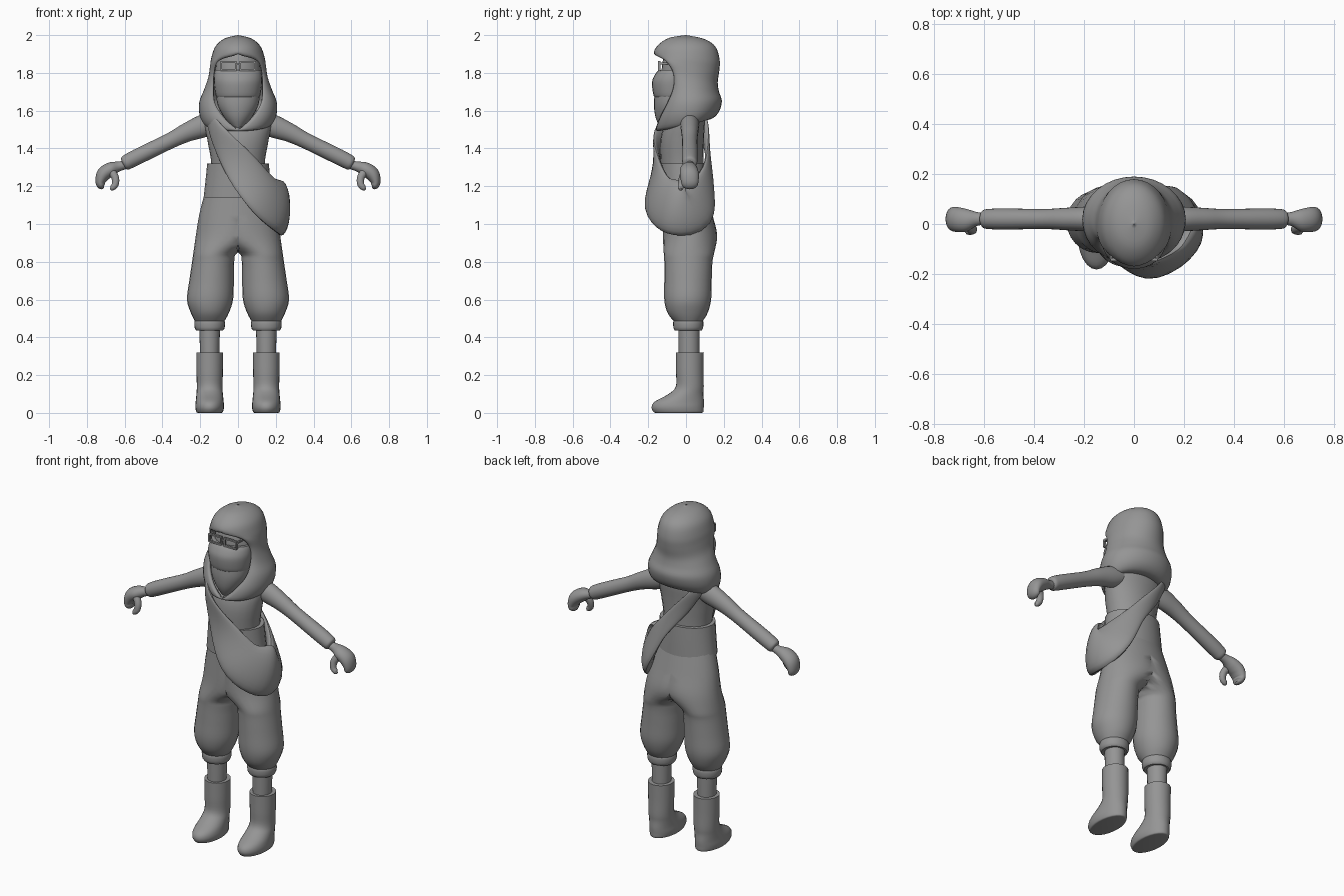
import bpy, bmesh, math
from mathutils import Vector

cube = bpy.data.objects.get("Cube")
if cube:
    bpy.data.objects.remove(cube)

grey = bpy.data.materials.new("plain_grey")
grey.use_nodes = True
grey.diffuse_color = (0.3, 0.3, 0.3, 1)
grey.node_tree.nodes["Principled BSDF"].inputs["Base Color"].default_value = grey.diffuse_color
SIDES = 24
ANGLES = [math.tau * i / SIDES for i in range(SIDES)]


def resample(rows, steps=4, closed=False):
    """Smooth curve through rows of numbers."""
    n, out = len(rows), []
    pick = lambda i: rows[i % n] if closed else rows[max(0, min(n - 1, i))]
    for i in range(n if closed else n - 1):
        for s in range(steps):
            t = s / steps
            out.append([b + t * (c - a + t * (2*a - 5*b + 4*c - d + t * (3*(b - c) + d - a))) / 2
                        for a, b, c, d in zip(pick(i - 1), pick(i), pick(i + 1), pick(i + 2))])
    return out if closed else out + [list(rows[-1])]


def finish(name, bm, mirror=False, thick=0, angle=40):
    bmesh.ops.remove_doubles(bm, verts=bm.verts, dist=0.0002)
    bmesh.ops.recalc_face_normals(bm, faces=bm.faces)
    mesh = bpy.data.meshes.new(name)
    bm.to_mesh(mesh)
    bm.free()
    mesh.materials.append(grey)
    obj = bpy.data.objects.new(name, mesh)
    bpy.context.collection.objects.link(obj)
    if mirror:
        obj.modifiers.new("mirror", "MIRROR")
    if thick:
        solid = obj.modifiers.new("thickness", "SOLIDIFY")
        solid.thickness, solid.offset = thick, -1
    bpy.ops.object.select_all(action="DESELECT")
    obj.select_set(True)
    bpy.context.view_layer.objects.active = obj
    bpy.ops.object.shade_smooth_by_angle(angle=math.radians(angle))
    return obj


def loft(rings, closed=False, wrap=True, caps=True):
    """Skin a list of point rings."""
    bm = bmesh.new()
    vs = [[bm.verts.new(p) for p in ring] for ring in rings]
    m = len(vs[0])
    for i in range(len(vs) if closed else len(vs) - 1):
        a, b = vs[i], vs[(i + 1) % len(vs)]
        for j in range(m if wrap else m - 1):
            k = (j + 1) % m
            bm.faces.new((a[j], a[k], b[k], b[j]))
    if caps and not closed:
        bm.faces.new(vs[0])
        bm.faces.new(vs[-1])
    return bm


def upright(name, rows, mirror=False, steps=4):
    """Stack of level ellipses: x, y, z, half width, half depth."""
    rings = [[(x + rx * math.cos(a), y + ry * math.sin(a), z) for a in ANGLES]
             for x, y, z, rx, ry in resample(rows, steps)]
    return finish(name, loft(rings), mirror)


def tube(name, rows, mirror=False, closed=False, outward=None):
    """Ellipses along a path: x, y, z, half height, half depth."""
    rows = resample(rows, 5, closed)
    n, rings = len(rows), []
    for i, row in enumerate(rows):
        p = Vector(row[:3])
        ahead = rows[(i + 1) % n] if closed else rows[min(i + 1, n - 1)]
        behind = rows[i - 1] if closed else rows[max(i - 1, 0)]
        tangent = Vector(ahead[:3]) - Vector(behind[:3])
        v = outward(p) if outward else Vector((0, 1, 0))
        u = tangent.cross(v).normalized()
        rings.append([p + u * row[3] * math.cos(a) + v * row[4] * math.sin(a) for a in ANGLES])
    return finish(name, loft(rings, closed), mirror)


# Boots, shins and trouser cuffs
upright("boots", [(.15, .02, .32, .071, .074), (.15, .02, .22, .07, .073), (.15, .02, .14, .068, .074),
                  (.15, 0, .1, .07, .092), (.15, -.035, .06, .074, .13),
                  (.15, -.044, .03, .076, .138), (.15, -.04, .005, .07, .132),
                  (.15, -.04, 0, .062, .12)], True)
upright("shins", [(.15, .016, .28, .05, .054), (.15, .016, .46, .055, .057)], True)
upright("trouser_cuffs", [(.15, .012, .435, .07, .07), (.15, .012, .45, .079, .078),
                          (.15, .012, .48, .081, .08), (.15, .012, .5, .072, .072)], True)

# Baggy trousers: height, inner x, outer x, front y, back y
rings = []
for z, xi, xo, yf, yb in resample([(.48, .075, .225, -.06, .085), (.53, .048, .25, -.098, .115),
                                   (.6, .026, .27, -.115, .133), (.7, .022, .258, -.115, .136),
                                   (.8, .02, .243, -.115, .14), (.85, 0, .236, -.118, .15),
                                   (.94, -.16, .223, -.122, .165), (1.05, -.205, .205, -.12, .14),
                                   (1.17, -.175, .175, -.115, .108)]):
    cx, cy, rx, ry = (xi + xo) / 2, (yf + yb) / 2, (xo - xi) / 2, (yb - yf) / 2
    rings.append([(max(0, cx + rx * math.cos(a)), cy + ry * math.sin(a), z) for a in ANGLES])
bm = loft(rings)
inner = [f for f in bm.faces if all(v.co.x < 1e-5 for v in f.verts)]
bmesh.ops.delete(bm, geom=inner, context="FACES")
finish("trousers", bm, True, angle=60)

# Torso and waist sash
upright("torso", [(0, -.01, 1.14, .155, .105), (0, -.02, 1.3, .14, .112), (0, -.02, 1.45, .163, .115),
                  (0, 0, 1.55, .178, .1), (0, .01, 1.6, .1, .08)])
upright("waist_sash", [(0, -.01, 1.14, .182, .125), (0, -.012, 1.23, .172, .125),
                       (0, -.015, 1.32, .163, .125)])

# Arms and curled hands
tube("arms", [(.1, .02, 1.545, .05, .05), (.18, .02, 1.52, .06, .05), (.27, .02, 1.485, .05, .045),
              (.36, .02, 1.44, .042, .04), (.5, .02, 1.372, .042, .042), (.57, .02, 1.337, .041, .041),
              (.6, .02, 1.32, .036, .036), (.61, .02, 1.315, .015, .015)], True)
tube("hands", [(.59, .02, 1.315, .022, .022), (.63, .02, 1.305, .026, .028), (.67, .015, 1.292, .036, .045),
               (.71, .018, 1.265, .038, .05), (.728, .02, 1.225, .027, .046),
               (.722, .02, 1.2, .02, .038), (.712, .02, 1.19, .006, .015)], True)
tube("thumbs", [(.672, -.005, 1.28, .022, .022), (.65, -.018, 1.245, .02, .02), (.65, -.026, 1.21, .018, .017),
                (.667, -.028, 1.19, .014, .014), (.678, -.028, 1.187, .004, .004)], True)


# Sling bag: narrow strap over the right shoulder, pouch on the left hip
def from_body(p):
    return Vector((p.x, p.y + .02, 0)).normalized()


tube("sling_bag", [(-.16, -.01, 1.585, .04, .016), (-.115, -.12, 1.49, .055, .016), (0, -.155, 1.325, .085, .02),
                   (.13, -.15, 1.16, .12, .038), (.222, -.06, 1.09, .145, .05), (.205, .05, 1.1, .125, .04),
                   (.09, .115, 1.27, .055, .018), (-.06, .105, 1.45, .04, .014),
                   (-.14, .075, 1.56, .035, .014)], closed=True, outward=from_body)

# Head and the two overlapping face wraps
upright("head", [(0, -.01, 1.58, .07, .08), (0, -.02, 1.68, .11, .105), (0, -.02, 1.8, .12, .11),
                 (0, -.01, 1.9, .1, .1), (0, 0, 1.96, .03, .03)])
upright("lower_face_wrap", [(0, -.1, 1.5, .015, .03), (0, -.085, 1.56, .07, .075), (0, -.075, 1.63, .108, .095),
                            (0, -.07, 1.7, .115, .095)])
upright("upper_face_wrap", [(0, -.07, 1.665, .108, .09), (0, -.07, 1.685, .119, .103), (0, -.07, 1.75, .128, .11),
                            (0, -.065, 1.79, .126, .1), (0, -.06, 1.815, .12, .085)])

# Spectacles: rectangular frames, bridge and side arms
bm = bmesh.new()


def bar(x, y, z, sx, sy, sz):
    made = bmesh.ops.create_cube(bm, size=1)["verts"]
    bmesh.ops.scale(bm, vec=(sx, sy, sz), verts=made)
    bmesh.ops.translate(bm, vec=(x, y, z), verts=made)


for z in (1.815, 1.858):
    bar(.05, -.142, z, .085, .012, .009)
for x in (.012, .09):
    bar(x, -.142, 1.836, .009, .012, .045)
bar(.004, -.142, 1.845, .008, .01, .009)
bar(.092, -.1, 1.85, .008, .08, .01)
finish("spectacles", bm, True, angle=30)

# Hood half: side x, side y, back y, back z, then its front edge x, y, z
rings = []
for sx, sy, yb, zb, ex, ey, ez in resample([
        (.001, 0, .001, 2, 0, -.001, 2), (.07, 0, .095, 1.98, 0, -.09, 1.985),
        (.118, 0, .155, 1.94, 0, -.15, 1.945), (.14, 0, .178, 1.87, 0, -.168, 1.9),
        (.148, 0, .176, 1.81, .1, -.11, 1.865), (.157, .01, .168, 1.75, .127, -.068, 1.8),
        (.18, .02, .175, 1.7, .13, -.068, 1.72), (.205, .02, .19, 1.65, .122, -.1, 1.64),
        (.203, .02, .172, 1.59, .07, -.14, 1.56), (.175, .02, .13, 1.555, 0, -.158, 1.495),
        (.12, .02, .07, 1.56, 0, -.11, 1.5)]):
    ring = []
    for i in range(17):
        a = math.pi * i / 16
        s, c = math.sin(a), math.cos(a)
        z = ez + (zb - ez) * (1 + c) / 2
        if c >= 0:
            ring.append((sx * s, sy + (yb - sy) * c, z))
        else:
            ring.append((max(0, ex + (sx - ex) * s), sy + (sy - ey) * c, z))
    rings.append(ring)
finish("hood", loft(rings, wrap=False, caps=False), True, thick=.018, angle=60)
